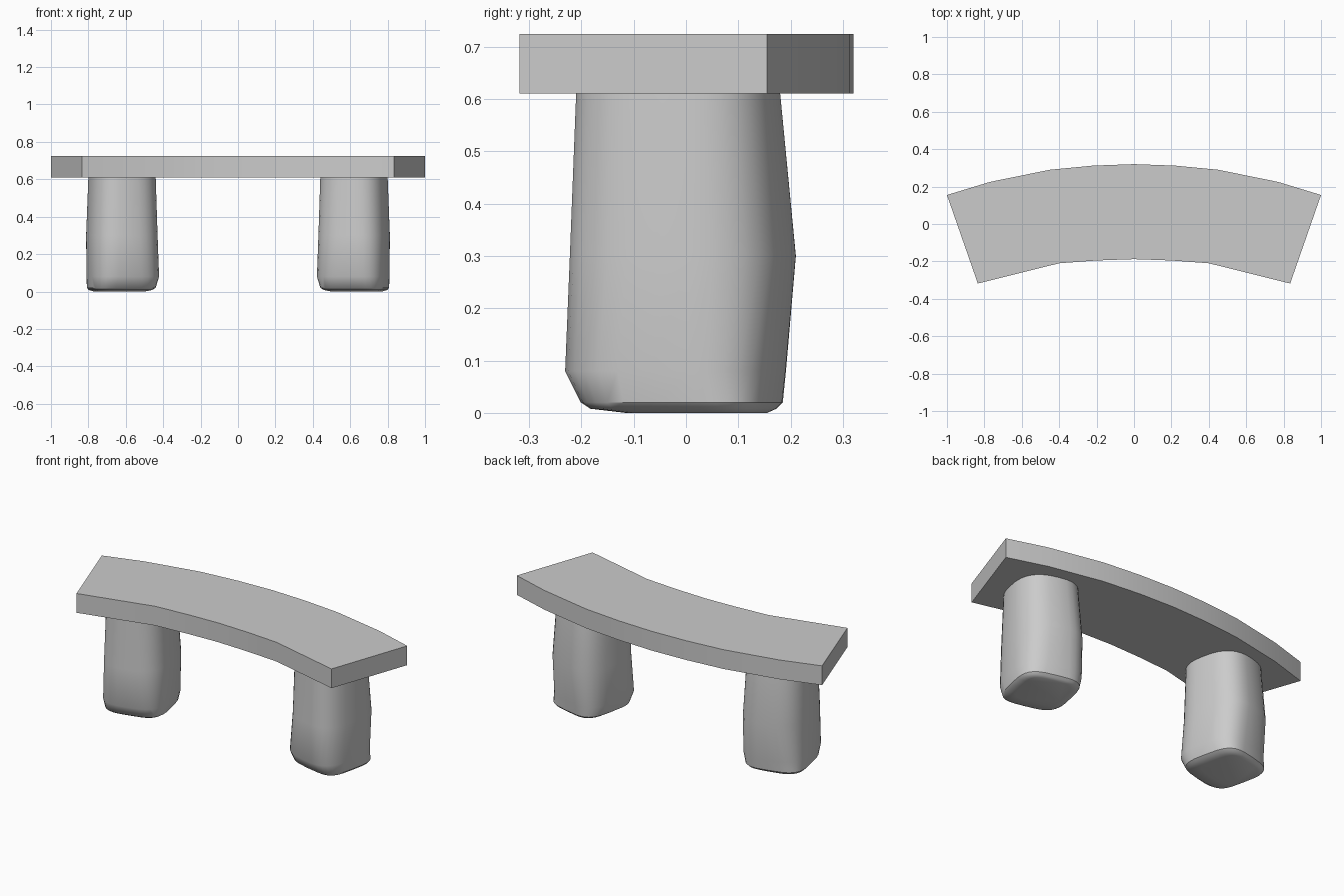
import bpy, bmesh, math

if "Cube" in bpy.data.objects:
    bpy.data.objects.remove(bpy.data.objects["Cube"])


def finish(bm, name):
    bmesh.ops.recalc_face_normals(bm, faces=bm.faces)
    mesh = bpy.data.meshes.new(name)
    bm.to_mesh(mesh)
    bm.free()
    obj = bpy.data.objects.new(name, mesh)
    bpy.context.collection.objects.link(obj)
    bpy.ops.object.select_all(action='DESELECT')
    obj.select_set(True)
    bpy.context.view_layer.objects.active = obj
    bpy.ops.object.shade_smooth_by_angle(angle=math.radians(35))
    return obj


# Curved seat slab: half outline from back centre to front centre, mirrored
half = [(0, 0.32), (0.22, 0.312), (0.45, 0.29), (0.77, 0.225), (1, 0.155),
        (0.835, -0.318), (0.4, -0.21), (0.2, -0.195), (0, -0.188)]
outline = half + [(-x, y) for x, y in reversed(half[1:-1])]
bm = bmesh.new()
base = bm.faces.new([bm.verts.new((x, y, 0.61)) for x, y in outline])
top = bmesh.ops.extrude_face_region(bm, geom=[base], use_keep_orig=True)
for v in top["geom"]:
    if isinstance(v, bmesh.types.BMVert):
        v.co.z = 0.724
finish(bm, "seat")


# Rounded-square ring, scaled to fill the given extents
def ring(bm, cx, cy, hx, hy, z, power, turn, n=32):
    pts = []
    for i in range(n):
        a = 2 * math.pi * i / n
        c, s = math.cos(a), math.sin(a)
        x = math.copysign(abs(c) ** (2 / power), c)
        y = math.copysign(abs(s) ** (2 / power), s)
        pts.append((x * math.cos(turn) - y * math.sin(turn),
                    x * math.sin(turn) + y * math.cos(turn)))
    mx = max(p[0] for p in pts)
    my = max(p[1] for p in pts)
    return [bm.verts.new((cx + hx * x / mx, cy + hy * y / my, z)) for x, y in pts]


# Legs: stacked rings, slightly swollen in the middle, chamfered at the foot
turn = math.radians(-13)
sections = [  # cx, cy, hx, hy, z, power
    (0.635, 0.02, 0.135, 0.135, 0.000, 4.0),
    (0.628, -0.005, 0.170, 0.178, 0.008, 4.0),
    (0.624, -0.008, 0.184, 0.193, 0.020, 3.6),
    (0.616, -0.020, 0.194, 0.211, 0.080, 3.0),
    (0.621, -0.006, 0.191, 0.216, 0.300, 2.7),
    (0.620, -0.015, 0.180, 0.195, 0.610, 2.6)]
for name, side in (("right_leg", 1), ("left_leg", -1)):
    bm = bmesh.new()
    rings = [ring(bm, *s, turn) for s in sections]
    for a, b in zip(rings, rings[1:]):
        for i in range(len(a)):
            j = (i + 1) % len(a)
            bm.faces.new((a[i], a[j], b[j], b[i]))
    bm.faces.new(rings[0])
    bm.faces.new(rings[-1])
    for v in bm.verts:
        v.co.x *= side
    finish(bm, name)
